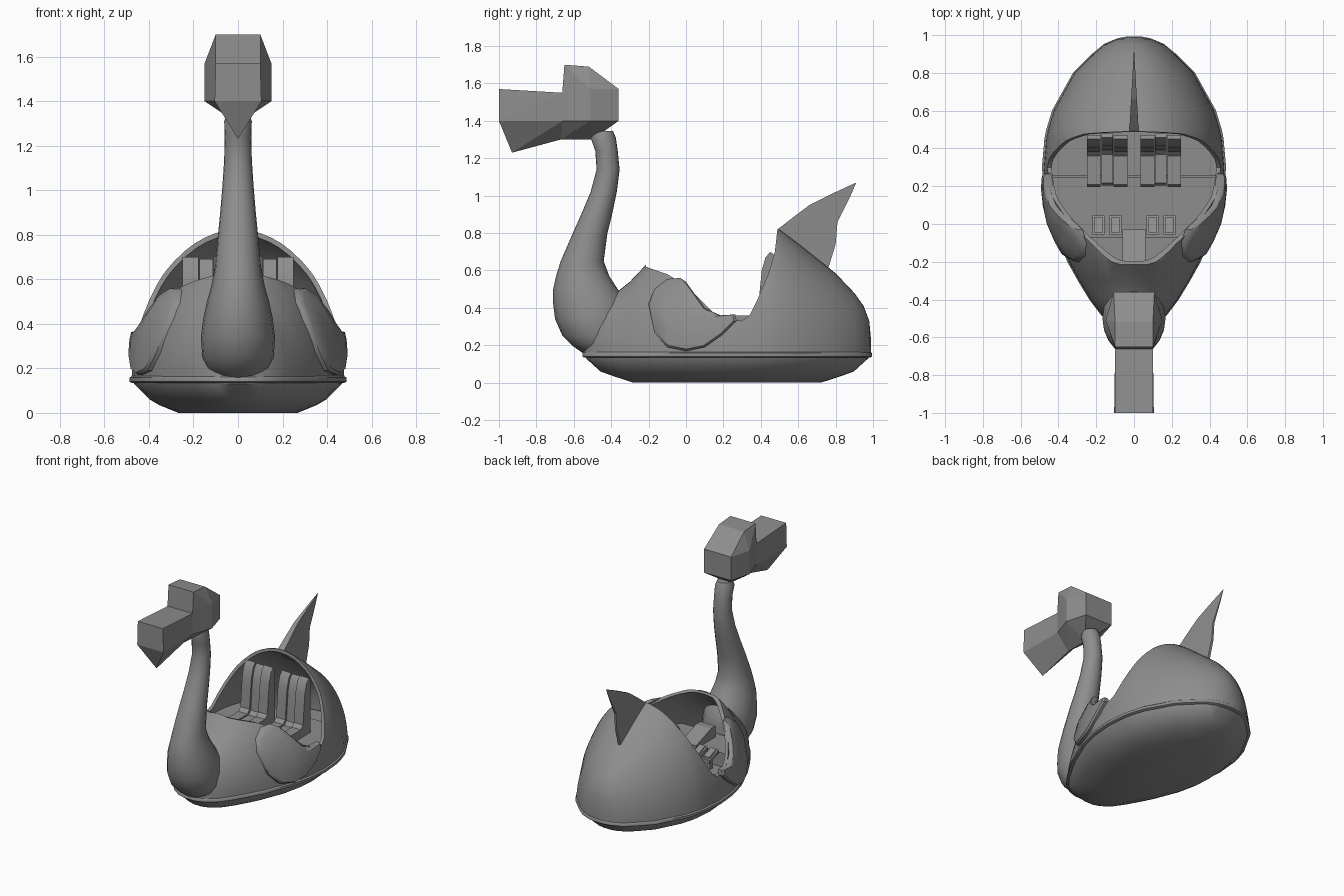
import bpy, bmesh, math

cube = bpy.data.objects.get("Cube")
if cube:
    bpy.data.objects.remove(cube, do_unlink=True)

GREY = (0.27, 0.27, 0.27, 1)
grey = bpy.data.materials.new("plain grey")
grey.use_nodes = True
grey.diffuse_color = GREY
grey.node_tree.nodes["Principled BSDF"].inputs["Base Color"].default_value = GREY


def finish(name, bm, smooth=None):
    bmesh.ops.recalc_face_normals(bm, faces=bm.faces)
    me = bpy.data.meshes.new(name)
    bm.to_mesh(me)
    bm.free()
    me.materials.append(grey)
    ob = bpy.data.objects.new(name, me)
    bpy.context.collection.objects.link(ob)
    if smooth:
        shade(ob, smooth)
    return ob


def shade(ob, angle):
    bpy.ops.object.select_all(action="DESELECT")
    ob.select_set(True)
    bpy.context.view_layer.objects.active = ob
    bpy.ops.object.shade_smooth_by_angle(angle=math.radians(angle))


def loft(name, rings, closed=True, caps=True, smooth=None):
    bm = bmesh.new()
    rows = [[bm.verts.new(p) for p in r] for r in rings]
    n = len(rows[0])
    for a, b in zip(rows, rows[1:]):
        for i in range(n if closed else n - 1):
            j = (i + 1) % n
            bm.faces.new((a[i], a[j], b[j], b[i]))
    if caps:
        bm.faces.new(rows[0])
        bm.faces.new(rows[-1])
    return finish(name, bm, smooth)


def extrude_x(name, profile, x0, x1, smooth=None):
    return loft(name, [[(x, y, z) for y, z in profile] for x in (x0, x1)], smooth=smooth)


def hull(name, points):
    bm = bmesh.new()
    for x, y, z in points:
        for s in ((1, -1) if x else (1,)):
            bm.verts.new((s * x, y, z))
    bmesh.ops.convex_hull(bm, input=bm.verts)
    bmesh.ops.dissolve_limit(bm, angle_limit=0.02, verts=bm.verts, edges=bm.edges)
    return finish(name, bm)


# Body stations: y, half width, crest height
STATIONS = [(-.55, .04, .25), (-.53, .1, .33), (-.48, .17, .42), (-.4, .23, .46), (-.3, .29, .54),
            (-.2, .345, .645), (0, .43, .72), (.15, .465, .78), (.3, .478, .82), (.45, .465, .835),
            (.5, .455, .82), (.6, .425, .745), (.8, .315, .585), (.9, .215, .48), (.95, .155, .41),
            (.98, .085, .33), (.99, .03, .22)]
BASE = .15


def station(y):
    for a, b in zip(STATIONS, STATIONS[1:]):
        if y <= b[0]:
            t = max(0, (y - a[0]) / (b[0] - a[0]))
            return a[1] + t * (b[1] - a[1]), a[2] + t * (b[2] - a[2])
    return STATIONS[-1][1:]


def surface_x(y, z):
    w, h = station(y)
    return w * math.sqrt(max(0, 1 - ((z - BASE) / (h - BASE)) ** 2))


def outline(z, sx=1, sy=1, y0=-1, y1=1, mid=.22):
    ys = [y0] * (y0 > -.55) + [s[0] for s in STATIONS if y0 < s[0] < y1] + [y1] * (y1 < .99)
    side = [(station(y)[0] * sx, mid + (y - mid) * sy, z) for y in ys]
    return side + [(-x, y, z) for x, y, z in reversed(side)]


# Upper shell with the cockpit cut away
arches = []
for y, w, h in STATIONS:
    angles = [math.pi * i / 28 for i in range(29)]
    arches.append([(w * math.cos(a), y, BASE + (h - BASE) * math.sin(a)) for a in angles])
shell = loft("body_shell", arches, closed=False)
opening = [(-.215, 1.2), (-.215, .62), (-.1, .58), (0, .52), (.07, .45), (.14, .38), (.22, .345),
           (.3, .33), (.34, .36), (.38, .44), (.44, .58), (.475, .7), (.49, .83), (.49, 1.2)]
cutter = extrude_x("cockpit_cutter", opening, -1, 1)
cutter.hide_render = True
cutter.hide_set(True)
solid = shell.modifiers.new("Thickness", "SOLIDIFY")
solid.thickness = .022
solid.offset = -1
cut = shell.modifiers.new("Cockpit", "BOOLEAN")
cut.object = cutter
cut.solver = "EXACT"
bpy.context.view_layer.objects.active = shell
for m in ("Thickness", "Cockpit"):
    bpy.ops.object.modifier_apply(modifier=m)
bpy.data.objects.remove(cutter, do_unlink=True)
shade(shell, 40)

# Lower hull and the rim strip around it
loft("lower_hull", [outline(.15, .985, .985), outline(.13, .975, .98), outline(.06, .83, .88),
                    outline(.035, .74, .79), outline(0, .56, .65)], smooth=35)
loft("rim_strip", [outline(.135, 1, .995), outline(.14, 1.02, 1.005), outline(.158, 1.02, 1.005),
                   outline(.165, 1, .995)], smooth=50)

# Neck rings: z, front y, back y, half width
neck = [(.15, -.54, -.3, .1), (.2, -.61, -.3, .14), (.25, -.66, -.3, .16), (.34, -.7, -.3, .167),
        (.42, -.71, -.31, .157), (.5, -.71, -.365, .14), (.57, -.695, -.41, .12), (.65, -.67, -.44, .104),
        (.8, -.605, -.42, .09), (.9, -.56, -.395, .08), (1.02, -.51, -.37, .07), (1.14, -.478, -.355, .062),
        (1.24, -.485, -.365, .06), (1.31, -.51, -.375, .062), (1.345, -.5, -.39, .05)]
rings = []
for z, f, b, w in neck:
    turn = [math.tau * i / 20 for i in range(20)]
    rings.append([(w * math.cos(a), (f + b) / 2 + (b - f) / 2 * math.sin(a), z) for a in turn])
loft("neck", rings, smooth=50)

# Faceted head and beak
head = [(w, y, z) for w, y in ((.108, -.36), (.15, -.51), (.1, -.66)) for z in (1.4, 1.57)]
head += [(.1, -.65, 1.7), (.1, -.52, 1.69), (.05, -.42, 1.365), (0, -.5, 1.3), (0, -.67, 1.3)]
hull("head", head)
hull("beak", [(.1, -.66, 1.55), (.1, -.66, 1.4), (.1, -1, 1.57), (.105, -1, 1.4),
              (0, -.93, 1.23), (0, -.67, 1.3)])

# Tail fin, wide at the front and thin at the tip
tail = [(.49, .82), (.58, .89), (.66, .95), (.78, 1.01), (.91, 1.07), (.88, 1.0), (.81, .86),
        (.8, .74), (.76, .61), (.55, .74)]
loft("tail", [[(s * .025 * (.93 - y) / .44, y, z) for y, z in tail] for s in (-1, 1)])

# Wings follow the body side
wing = [(-.2, .42), (-.17, .5), (-.1, .555), (-.03, .56), (0, .54), (.05, .47), (.1, .4), (.18, .36),
        (.265, .365), (.27, .33), (.2, .26), (.1, .19), (0, .17), (-.1, .19), (-.17, .27)]
for side, s in (("left", 1), ("right", -1)):
    layers = []
    for scale, lift in ((.9, -.015), (1, -.01), (1, .02), (.94, .032), (.6, .036), (.2, .036)):
        ring = [(.01 + (y - .01) * scale, .34 + (z - .34) * scale) for y, z in wing]
        layers.append([(s * (surface_x(y, z) + lift), y, z) for y, z in ring])
    loft(side + "_wing", layers, smooth=35)

# Cockpit floor, bench and front footwell
loft("floor", [outline(z, .95, .95) for z in (.16, .2)])
loft("bench", [outline(z, .94, 1, .25, .65) for z in (.2, .3)])
loft("bench_edge", [outline(z, .94, 1, .243, .256) for z in (.2, .308)])
loft("footwell", [outline(z, .9, 1, -.3, -.07) for z in (.2, .3)])
extrude_x("centre_console", [(-.25, .2), (-.25, .38), (-.2, .38), (-.03, .32), (-.03, .2)], -.06, .06)

# Seats made of three padded strips each, plus a pair of pedals per seat
seat = [(.2, .3), (.195, .34), (.21, .36), (.36, .36), (.385, .385), (.395, .5), (.405, .6),
        (.425, .67), (.45, .7), (.47, .685), (.47, .3)]
for side, s in (("left", 1), ("right", -1)):
    for k, (a, b) in enumerate(((.035, .108), (.112, .173), (.177, .25))):
        drop = .008 if k == 1 else 0
        strip = [(y + drop, z - drop) for y, z in seat]
        extrude_x(f"{side}_seat_strip_{k + 1}", strip, s * a, s * b, smooth=35)
    for k, x in enumerate((.1, .188)):
        plate = [(-.055, .3), (-.055, .325), (.045, .285), (.045, .26)]
        extrude_x(f"{side}_pedal_{k + 1}", plate, s * (x - .033), s * (x + .033))
        pad = [(-.045, .327), (-.045, .333), (.035, .301), (.035, .285)]
        extrude_x(f"{side}_pedal_pad_{k + 1}", pad, s * (x - .023), s * (x + .023))
        post = [(-.02, .2), (-.02, .29), (.01, .28), (.01, .2)]
        extrude_x(f"{side}_pedal_post_{k + 1}", post, s * (x - .01), s * (x + .01))
